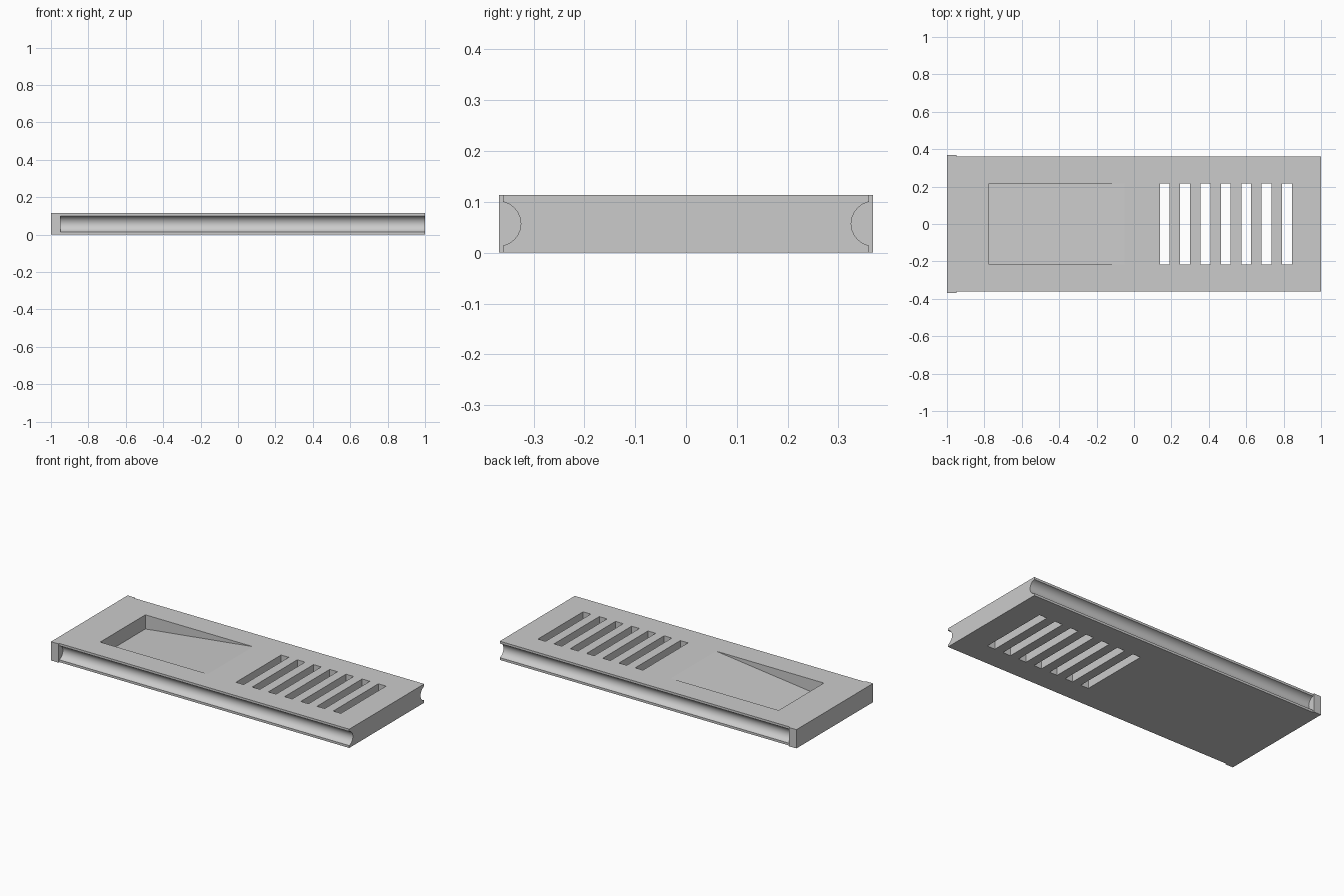
import bpy
import bmesh
import math

if "Cube" in bpy.data.objects:
    bpy.data.objects.remove(bpy.data.objects["Cube"])

HEIGHT = 0.114
HALF_WIDTH, CAP_HALF_WIDTH = 0.36, 0.368
CAP_X = -0.95

grey = bpy.data.materials.new("light grey")
grey.use_nodes = True
grey.diffuse_color = (0.6, 0.6, 0.6, 1)
grey.node_tree.nodes["Principled BSDF"].inputs["Base Color"].default_value = grey.diffuse_color


def prism(name, points, offset):
    """Extrude a planar outline along an offset into a closed solid."""
    bm = bmesh.new()
    face = bm.faces.new([bm.verts.new(p) for p in points])
    result = bmesh.ops.extrude_face_region(bm, geom=[face], use_keep_orig=True)
    verts = [v for v in result["geom"] if isinstance(v, bmesh.types.BMVert)]
    bmesh.ops.translate(bm, verts=verts, vec=offset)
    bmesh.ops.recalc_face_normals(bm, faces=bm.faces)
    mesh = bpy.data.meshes.new(name)
    bm.to_mesh(mesh)
    bm.free()
    mesh.materials.append(grey)
    obj = bpy.data.objects.new(name, mesh)
    bpy.context.collection.objects.link(obj)
    return obj


def cut(target, cutter):
    """Subtract a cutter, then discard it."""
    mod = target.modifiers.new("cut", "BOOLEAN")
    mod.operation = "DIFFERENCE"
    mod.solver = "EXACT"
    mod.object = cutter
    bpy.context.view_layer.objects.active = target
    bpy.ops.object.modifier_apply(modifier=mod.name)
    bpy.data.objects.remove(cutter)


# Plate with a slightly wider end stop
half = [(1, HALF_WIDTH), (CAP_X, HALF_WIDTH), (CAP_X, CAP_HALF_WIDTH), (-1, CAP_HALF_WIDTH)]
outline = half + [(x, -y) for x, y in reversed(half)]
plate = prism("slotted_plate", [(x, y, 0) for x, y in outline], (0, 0, HEIGHT))

# Rounded grooves along both long edges, ending at the stop
RADIUS, SIDES = 0.044, 24
for side in (-1, 1):
    ring = []
    for i in range(SIDES):
        a = math.tau * i / SIDES
        ring.append((CAP_X, side * 0.369 + RADIUS * math.cos(a), HEIGHT / 2 + RADIUS * math.sin(a)))
    cut(plate, prism("groove_cutter", ring, (2.1, 0, 0)))

# Row of through slots
SLOT_HALF = 0.217
for i in range(7):
    x0 = 0.138 + 0.109 * i
    x1 = x0 + 0.052
    corners = [(x0, -SLOT_HALF), (x1, -SLOT_HALF), (x1, SLOT_HALF), (x0, SLOT_HALF)]
    cut(plate, prism("slot_cutter", [(x, y, -0.1) for x, y in corners], (0, 0, 0.4)))

# Ramped recess, deepest near the stop
DEEP_X, SHALLOW_X, FLOOR = -0.775, -0.05, 0.028
slope = (HEIGHT - FLOOR) / (SHALLOW_X - DEEP_X)
over = 0.05
wedge = [(DEEP_X, FLOOR), (SHALLOW_X + over / slope, HEIGHT + over), (DEEP_X, HEIGHT + over)]
cut(plate, prism("recess_cutter", [(x, -SLOT_HALF, z) for x, z in wedge], (0, 2 * SLOT_HALF, 0)))

# Smooth grooves, crisp edges
bpy.ops.object.select_all(action="DESELECT")
plate.select_set(True)
bpy.context.view_layer.objects.active = plate
bpy.ops.object.shade_smooth_by_angle(angle=math.radians(30))
# The shallow ramp meets the top at a slight angle, so keep level faces flat
for poly in plate.data.polygons:
    if abs(poly.normal.x) > 0.05 or poly.normal.z > 0.99:
        poly.use_smooth = False
